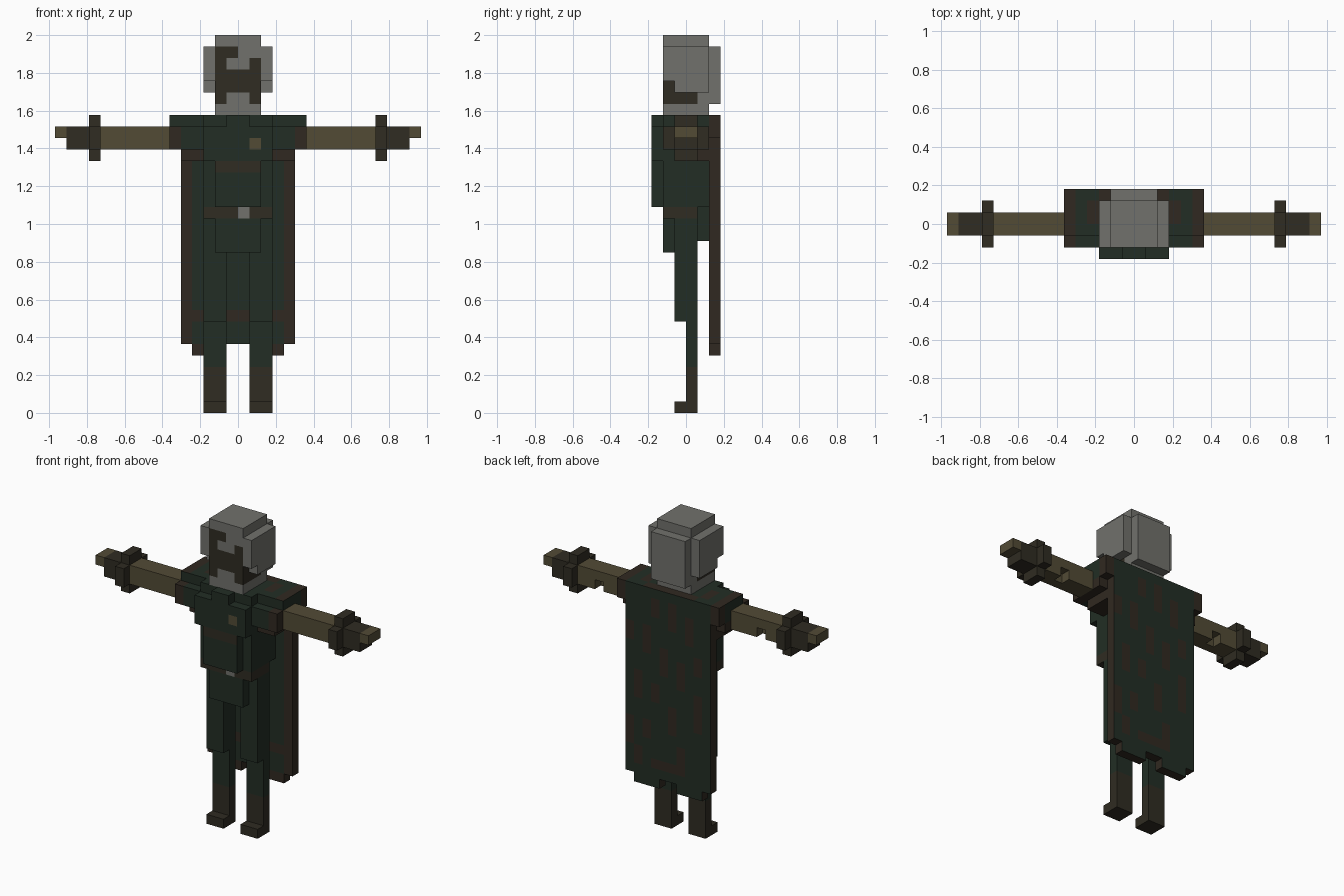
import bpy, bmesh

if "Cube" in bpy.data.objects:
    bpy.data.objects.remove(bpy.data.objects["Cube"])

V = 2 / 33  # edge of one cube; all box numbers below count cubes


def mat(name, r, g, b):
    m = bpy.data.materials.new(name)
    m.diffuse_color = (r, g, b, 1)
    m.use_nodes = True
    m.node_tree.nodes["Principled BSDF"].inputs["Base Color"].default_value = m.diffuse_color
    return m


MATS = [mat("steel grey", .165, .165, .15), mat("dark green", .016, .027, .018),
        mat("dark brown", .029, .025, .016), mat("tan leather", .085, .070, .036),
        mat("cape brown", .030, .022, .015)]
GREY, GREEN, BROWN, TAN, CAPE = range(5)

parts = []      # (name, cells, paint rule)
filled = set()


def part(name, boxes, paint, mirror=False):
    """Collect cubes from boxes (x0, x1, y0, y1, z0, z1); mirror repeats them across x."""
    cells = set()
    for x0, x1, y0, y1, z0, z1 in boxes:
        for x in range(x0, x1):
            for y in range(y0, y1):
                for z in range(z0, z1):
                    cells.add((x, y, z))
                    if mirror:
                        cells.add((-1 - x, y, z))
    cells -= filled
    filled.update(cells)
    parts.append((name, cells, paint))


def build(name, cells, paint):
    """Make the visible skin of the cubes and merge flat areas of one colour."""
    bm = bmesh.new()
    verts = {}
    for c in sorted(cells):
        for axis in range(3):
            for s in (0, 1):
                n = [0, 0, 0]
                n[axis] = 2 * s - 1
                if (c[0] + n[0], c[1] + n[1], c[2] + n[2]) in filled:
                    continue
                loop = []
                for a, b in ((0, 0), (1, 0), (1, 1), (0, 1)):
                    p = list(c)
                    p[axis] += s
                    p[(axis + 1) % 3] += a
                    p[(axis + 2) % 3] += b
                    p = tuple(p)
                    if p not in verts:
                        verts[p] = bm.verts.new([k * V for k in p])
                    loop.append(verts[p])
                f = bm.faces.new(loop if s else loop[::-1])
                f.material_index = paint(*c, tuple(n))
    bmesh.ops.dissolve_limit(bm, angle_limit=.01, verts=bm.verts[:], edges=bm.edges[:],
                             delimit={'MATERIAL'})
    me = bpy.data.meshes.new(name)
    bm.to_mesh(me)
    bm.free()
    for m in MATS:
        me.materials.append(m)
    bpy.context.collection.objects.link(bpy.data.objects.new(name, me))


FRONT, BACK, UP = (0, -1, 0), (0, 1, 0), (0, 0, 1)


# Colour rules
def helmet_paint(x, y, z, n):
    rows = {31: (-2, -1), 30: (-2, 1), 29: (-2, -1, 0, 1), 28: (-2, -1, 0, 1), 27: (-2, 1)}
    if n == FRONT and y == -2 and x in rows.get(z, ()):
        return BROWN
    if n[0] and x in (-2, 1) and z in (27, 28) and y < 1:
        return BROWN
    return GREY


def chest_paint(x, y, z, n):
    if n == FRONT and (x, y, z) == (1, -3, 23):
        return TAN
    if n == FRONT and z == 21 and -2 <= x < 2:
        return BROWN
    return GREEN


def belt_paint(x, y, z, n):
    return GREY if n == FRONT and x == 0 else BROWN


def shoulder_paint(x, y, z, n):
    a = abs(x + .5)
    if z == 22 or a > 5 and (n == UP or z == 23 or y in (-2, 2)):
        return CAPE
    if n == UP and 3 < a < 4 and y in (0, 1):
        return CAPE
    return GREEN


def leg_paint(x, y, z, n):
    return GREEN if z >= 4 else BROWN


# Brown dashes on the back of the cape: x, lowest z, top z
DASHES = [(2, 19, 22), (1, 23, 25), (-1, 22, 25), (-3, 21, 24), (3, 14, 17), (0, 17, 20),
          (-2, 16, 19), (1, 14, 16), (2, 10, 12), (-1, 11, 14), (-4, 12, 16), (3, 7, 9),
          (1, 7, 8), (0, 7, 8), (-1, 7, 8), (-2, 7, 10), (-4, 18, 20), (4, 20, 22), (4, 9, 12)]


def cape_paint(x, y, z, n):
    if n == BACK:
        return CAPE if any(x == a and b <= z < c for a, b, c in DASHES) else GREEN
    if n == FRONT:
        return CAPE if abs(x + .5) > 4 or z in (5, 8) else GREEN
    return CAPE


# Helmet with raised side and back plates
part("helmet", [(0, 2, -2, 2, 26, 33), (2, 3, -2, 2, 29, 32), (2, 3, -1, 2, 28, 29),
                (0, 2, 2, 3, 27, 32)], helmet_paint, True)
# Torso, breastplate and hips
part("torso", [(0, 3, -2, 2, 18, 26), (0, 2, -3, -2, 18, 22), (0, 3, -3, -2, 22, 25),
               (0, 1, -3, -2, 25, 26)], chest_paint, True)
part("belt", [(0, 3, -2, 1, 17, 18)], belt_paint, True)
part("hips", [(0, 3, -1, 1, 14, 17), (0, 2, -2, -1, 14, 17), (0, 2, 1, 2, 15, 18)],
     chest_paint, True)
# Stepped shoulder mantle
part("shoulders", [(3, 6, -2, 2, 23, 25), (3, 6, -1, 3, 25, 26), (3, 6, 2, 3, 24, 25),
                   (3, 5, -1, 2, 22, 23)], shoulder_paint, True)
# Cape hanging behind with a stepped hem
part("cape", [(0, 5, 2, 3, 6, 26), (1, 4, 2, 3, 5, 6)], cape_paint, True)
# Legs and feet
part("legs", [(1, 3, -1, 1, 8, 14), (1, 3, 0, 1, 0, 8), (1, 3, -1, 0, 0, 1)], leg_paint, True)
# Arms with a small notch at the lower back edge
part("arms", [(6, 12, -1, 1, 24, 25), (6, 12, -1, 0, 23, 24), (6, 9, 0, 1, 23, 24),
              (10, 12, 0, 1, 23, 24)], lambda *a: TAN, True)
part("cuffs", [(12, 13, -1, 1, 22, 26), (12, 13, -2, 2, 23, 25)], lambda *a: BROWN, True)
part("gloves", [(13, 15, -1, 1, 23, 25)], lambda *a: BROWN, True)
part("fingers", [(15, 16, -1, 1, 24, 25)], lambda *a: TAN, True)

for p in parts:
    build(*p)
